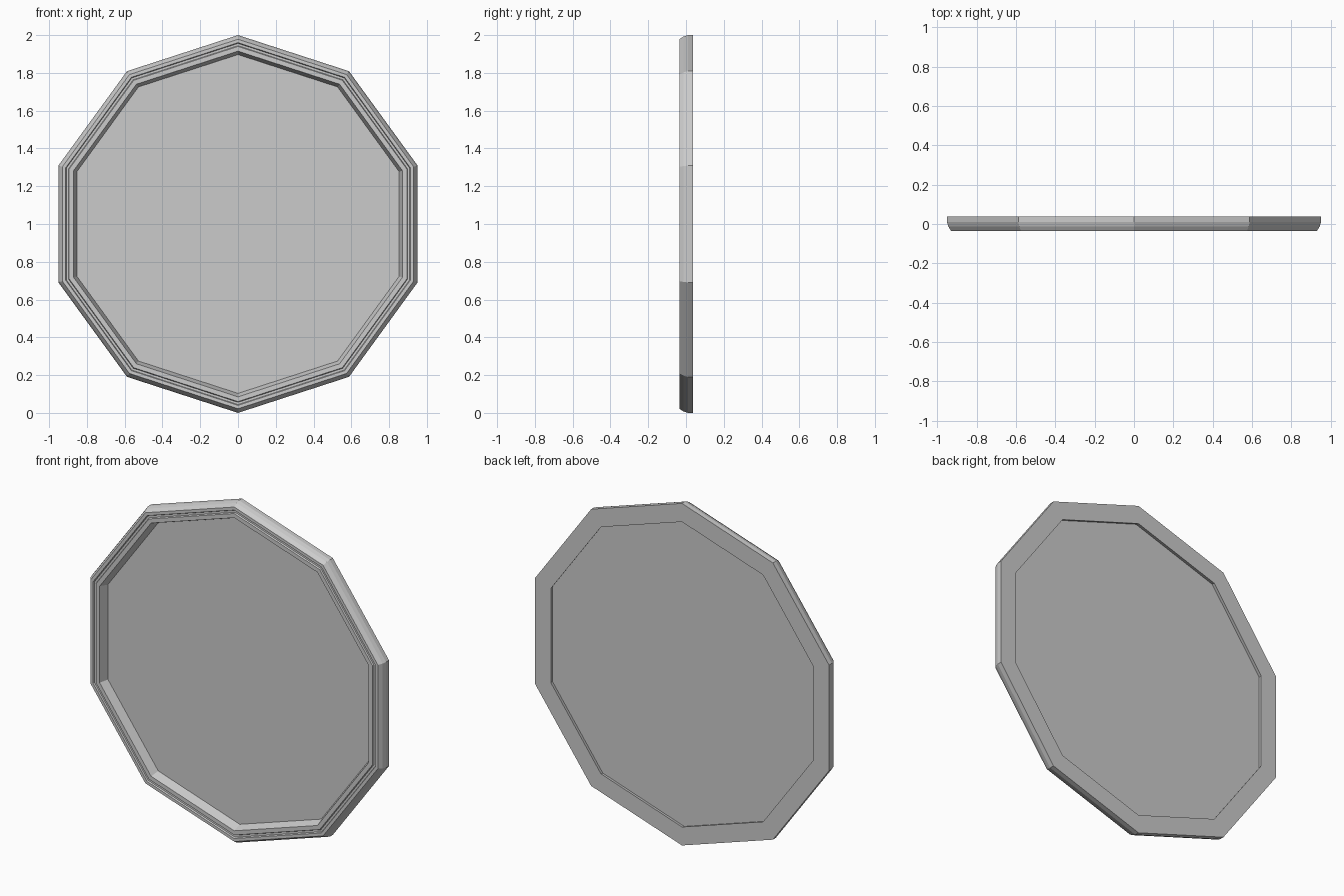
import bpy, bmesh, math

if "Cube" in bpy.data.objects:
    bpy.data.objects.remove(bpy.data.objects["Cube"])

SIDES = 10


def ring(bm, r, y):
    return [bm.verts.new((r * math.sin(2 * math.pi * i / SIDES), y,
                          1 + r * math.cos(2 * math.pi * i / SIDES)))
            for i in range(SIDES)]


def finish(name, bm):
    bmesh.ops.recalc_face_normals(bm, faces=bm.faces)
    mesh = bpy.data.meshes.new(name)
    bm.to_mesh(mesh)
    bm.free()
    bpy.context.collection.objects.link(bpy.data.objects.new(name, mesh))


# Frame moulding: closed (radius, y) section swept around ten sides
section = [(1.0, 0.037), (1.0, 0.01), (0.993, -0.012), (0.978, -0.035),
           (0.96, -0.035), (0.956, -0.027), (0.944, -0.027), (0.94, -0.035),
           (0.915, -0.035), (0.897, 0.015), (0.892, 0.037)]
bm = bmesh.new()
rings = [ring(bm, r, y) for r, y in section]
for a, b in zip(rings, rings[1:] + rings[:1]):
    for i in range(SIDES):
        j = (i + 1) % SIDES
        bm.faces.new((a[i], a[j], b[j], b[i]))
finish("frame", bm)

# Recessed flat panel
bm = bmesh.new()
bm.faces.new(ring(bm, 0.897, 0.016))
finish("panel", bm)
